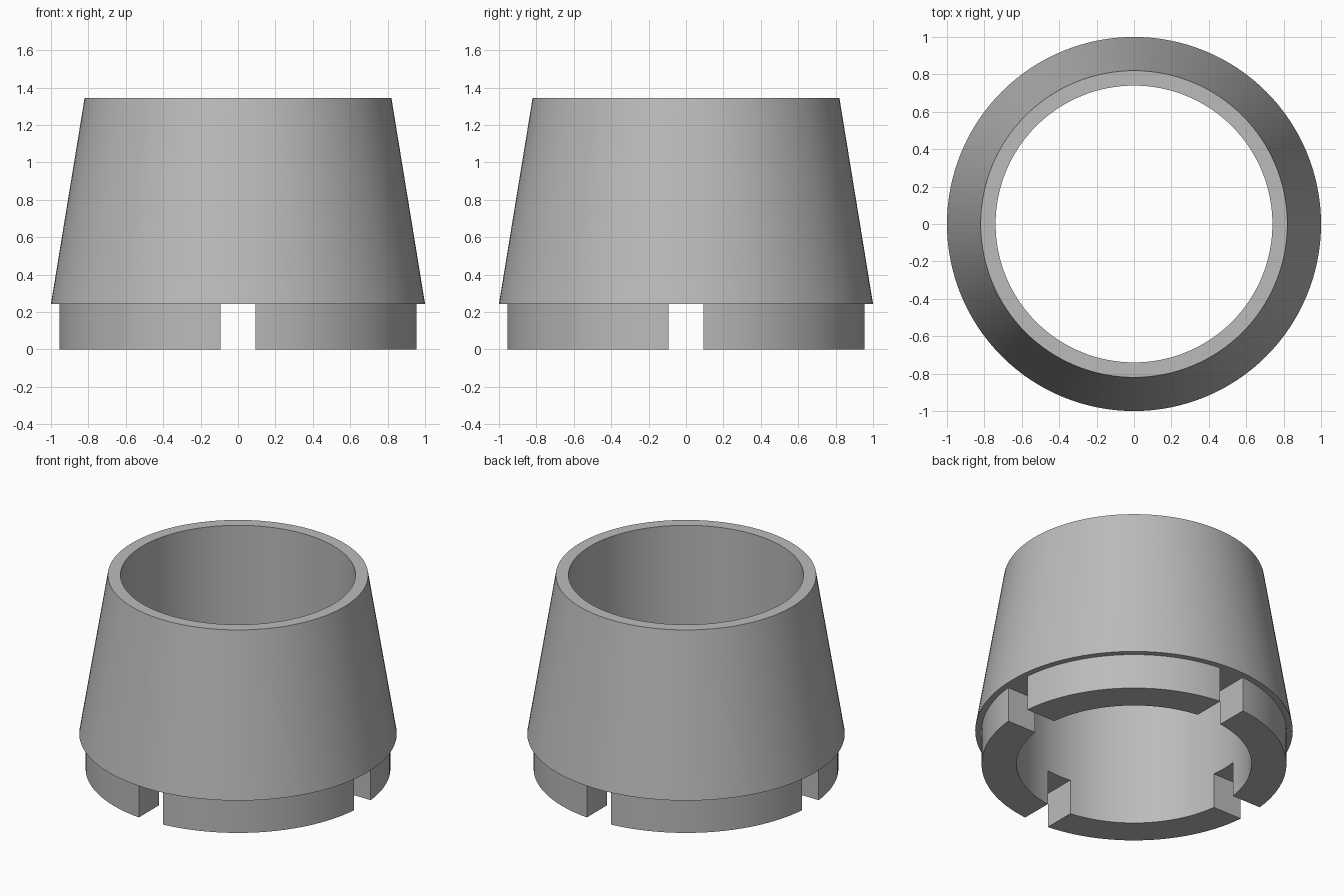
import bpy, bmesh, math

if "Cube" in bpy.data.objects:
    bpy.data.objects.remove(bpy.data.objects["Cube"])

SEGMENTS = 128
R_IN, R_FOOT, R_WIDE, R_TOP = 0.74, 0.96, 1.0, 0.82
Z_STEP, Z_TOP = 0.243, 1.345
SLOT = 0.186

grey = bpy.data.materials.new("plain grey")
grey.diffuse_color = (0.5, 0.5, 0.5, 1)
grey.use_nodes = True
grey.node_tree.nodes["Principled BSDF"].inputs["Base Color"].default_value = grey.diffuse_color


def add_object(name, bm):
    bmesh.ops.recalc_face_normals(bm, faces=bm.faces)
    mesh = bpy.data.meshes.new(name)
    bm.to_mesh(mesh)
    bm.free()
    mesh.materials.append(grey)
    obj = bpy.data.objects.new(name, mesh)
    bpy.context.collection.objects.link(obj)
    return obj


# Tapered sleeve with a narrower foot ring, turned from one closed profile
profile = [(R_IN, 0), (R_FOOT, 0), (R_FOOT, Z_STEP), (R_WIDE, Z_STEP),
           (R_TOP, Z_TOP), (R_IN, Z_TOP)]
bm = bmesh.new()
rings = []
for i in range(SEGMENTS):
    a = 2 * math.pi * i / SEGMENTS
    rings.append([bm.verts.new((r * math.cos(a), r * math.sin(a), z)) for r, z in profile])
n = len(profile)
for i in range(SEGMENTS):
    a, b = rings[i], rings[(i + 1) % SEGMENTS]
    for j in range(n):
        k = (j + 1) % n
        bm.faces.new((a[j], b[j], b[k], a[k]))
sleeve = add_object("tapered_sleeve", bm)

# Crossed bars cut four slots in the foot ring
for name, sx, sy in (("slot_cutter_x", 2.4, SLOT), ("slot_cutter_y", SLOT, 2.4)):
    bm = bmesh.new()
    bmesh.ops.create_cube(bm, size=1)
    for v in bm.verts:
        v.co = (v.co.x * sx, v.co.y * sy, Z_STEP if v.co.z > 0 else -0.2)
    cutter = add_object(name, bm)
    cutter.hide_render = True
    cutter.hide_set(True)
    cut = sleeve.modifiers.new(name, 'BOOLEAN')
    cut.operation = 'DIFFERENCE'
    cut.solver = 'EXACT'
    cut.object = cutter

# Bake the slots, then smooth the round walls and keep the rims sharp
bpy.context.view_layer.objects.active = sleeve
sleeve.select_set(True)
for mod in list(sleeve.modifiers):
    bpy.ops.object.modifier_apply(modifier=mod.name)
bpy.ops.object.shade_smooth_by_angle(angle=math.radians(30))
